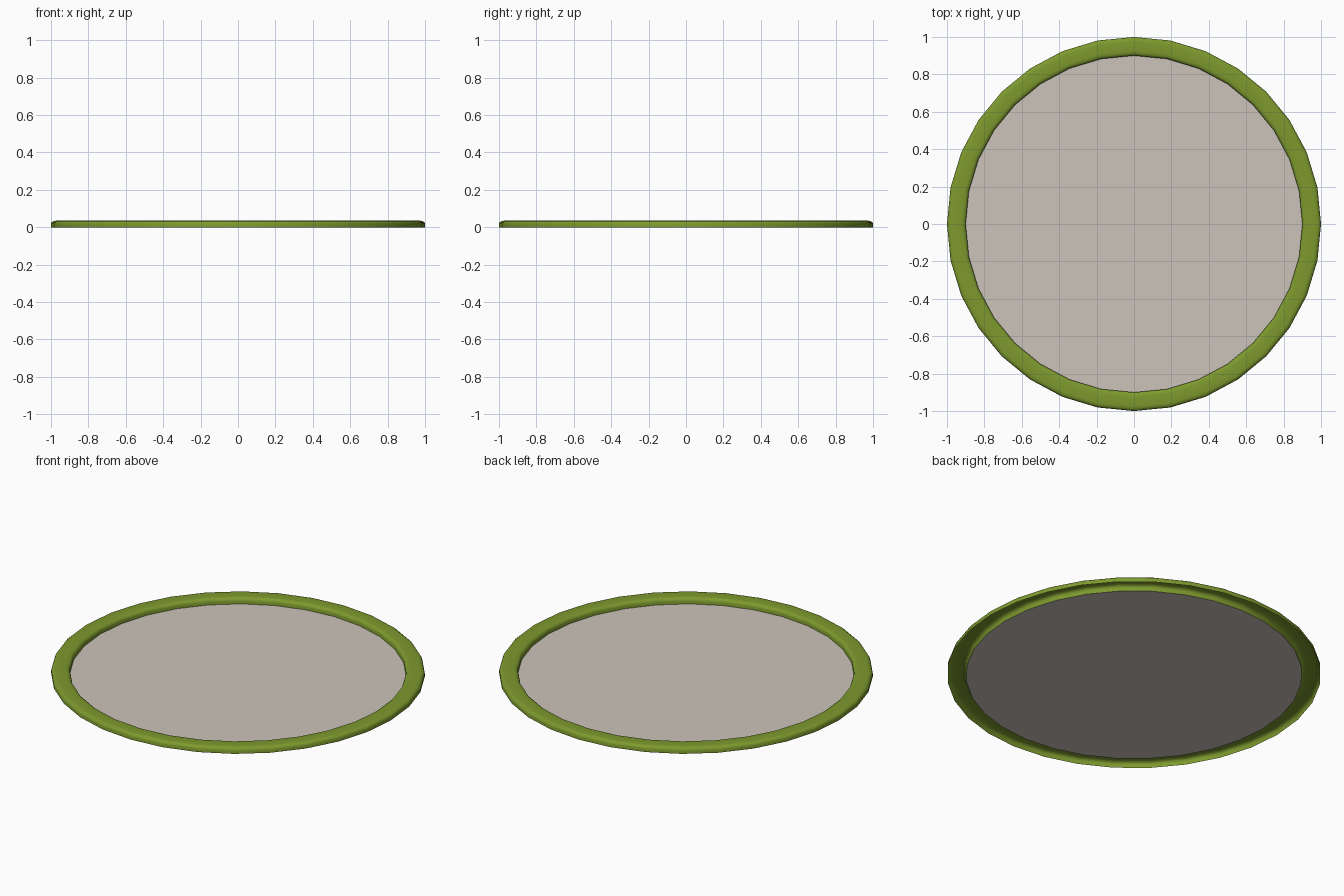
import bpy, bmesh, math

if "Cube" in bpy.data.objects:
    bpy.data.objects.remove(bpy.data.objects["Cube"])

SIDES = 32


def material(name, rgb):
    m = bpy.data.materials.new(name)
    m.diffuse_color = (*rgb, 1.0)
    m.use_nodes = True
    m.node_tree.nodes["Principled BSDF"].inputs["Base Color"].default_value = m.diffuse_color
    return m


def add_object(name, bm, mat):
    me = bpy.data.meshes.new(name)
    bm.to_mesh(me)
    bm.free()
    me.materials.append(mat)
    ob = bpy.data.objects.new(name, me)
    bpy.context.collection.objects.link(ob)
    return ob


def ring(bm, r, z):
    return [bm.verts.new((r * math.cos(2 * math.pi * i / SIDES),
                          r * math.sin(2 * math.pi * i / SIDES), z))
            for i in range(SIDES)]


green = material("leaf green", (0.205, 0.32, 0.027))
beige = material("warm grey", (0.60, 0.55, 0.49))

# Raised rim: rounded channel section, open underneath
profile = [(1.0, 0.0), (1.0, 0.019), (0.996, 0.027), (0.988, 0.033), (0.975, 0.035),
           (0.925, 0.035), (0.912, 0.033), (0.904, 0.027), (0.9, 0.019), (0.9, 0.0)]
bm = bmesh.new()
rings = [ring(bm, r, z) for r, z in profile]
for a, b in zip(rings, rings[1:]):
    for i in range(SIDES):
        j = (i + 1) % SIDES
        bm.faces.new((a[i], a[j], b[j], b[i]))
for f in bm.faces:
    f.smooth = True
add_object("rim", bm, green)

# Flat floor disc inside the rim, facing up
bm = bmesh.new()
bm.faces.new(ring(bm, 0.9, 0.0))
add_object("floor_disc", bm, beige)
